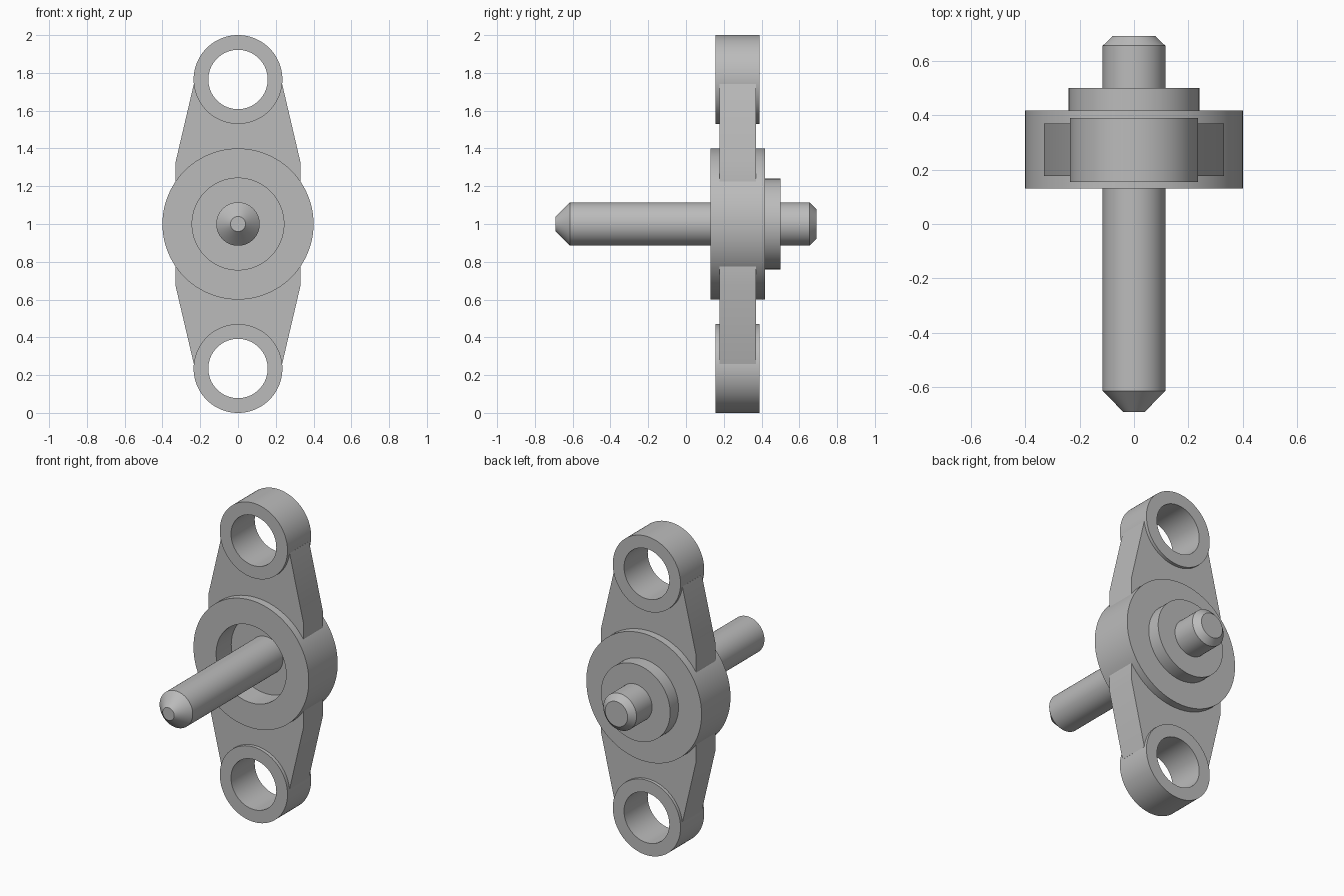
import bpy
import bmesh
from math import sin, cos, pi, radians
from mathutils import Vector, Matrix

cube = bpy.data.objects.get("Cube")
if cube:
    bpy.data.objects.remove(cube, do_unlink=True)

# One plain metal colour
GREY = (0.5, 0.5, 0.5, 1)
metal = bpy.data.materials.new("grey metal")
metal.diffuse_color = GREY
metal.use_nodes = True
metal.node_tree.nodes["Principled BSDF"].inputs["Base Color"].default_value = GREY

SEGMENTS = 96
MID_Z = 1.0
EAR_OFFSET = 0.765
EAR_R = 0.235


def finish(name, bm):
    bmesh.ops.remove_doubles(bm, verts=bm.verts, dist=0.0001)
    bmesh.ops.recalc_face_normals(bm, faces=bm.faces)
    mesh = bpy.data.meshes.new(name)
    bm.to_mesh(mesh)
    bm.free()
    mesh.materials.append(metal)
    obj = bpy.data.objects.new(name, mesh)
    bpy.context.collection.objects.link(obj)
    bpy.ops.object.select_all(action="DESELECT")
    obj.select_set(True)
    bpy.context.view_layer.objects.active = obj
    bpy.ops.object.shade_smooth_by_angle(angle=radians(25))
    return obj


def lathe(name, profile, z, closed=False):
    """Turn (radius, y) points about an axis running along y at height z."""
    bm = bmesh.new()
    verts = [bm.verts.new((r, y, z)) for r, y in profile]
    pairs = list(zip(verts, verts[1:]))
    if closed:
        pairs.append((verts[-1], verts[0]))
    edges = [bm.edges.new(p) for p in pairs]
    bmesh.ops.spin(bm, geom=verts + edges, cent=(0, 0, z), axis=(0, 1, 0),
                   angle=2 * pi, steps=SEGMENTS)
    return finish(name, bm)


def arc(radius, z, start, end, steps=32):
    angles = [radians(start + (end - start) * i / steps) for i in range(steps + 1)]
    return [(radius * cos(a), z + radius * sin(a)) for a in angles]


# Central hub: front recess, thick disc and stepped rear boss
lathe("hub", [(0, 0.28), (0.243, 0.28), (0.243, 0.13), (0.4, 0.13),
              (0.4, 0.417), (0.24, 0.417), (0.24, 0.5), (0, 0.5)], MID_Z)

# Through shaft with a long front chamfer and a short rear one
lathe("shaft", [(0, -0.69), (0.04, -0.69), (0.115, -0.613),
                (0.115, 0.655), (0.078, 0.69), (0, 0.69)], MID_Z)

# Tapered arm outline, hollowed at both ends so the bores stay open
outline = ([(0.33, 0.33)] + [(0.234, 0.74)]
           + arc(0.2, EAR_OFFSET, -6, -174)
           + [(-0.234, 0.74), (-0.33, 0.33)]
           + arc(0.385, 0, 149, 31))

for side, sign in (("upper", 1), ("lower", -1)):
    # Mounting ear ring
    lathe(side + "_ear", [(0.157, 0.155), (EAR_R, 0.155), (EAR_R, 0.39), (0.157, 0.39)],
          MID_Z + sign * EAR_OFFSET, closed=True)

    # Arm plate joining the ear to the hub
    bm = bmesh.new()
    face = bm.faces.new([bm.verts.new((x, 0.177, MID_Z + sign * z)) for x, z in outline])
    grown = bmesh.ops.extrude_face_region(bm, geom=[face], use_keep_orig=True)
    moved = [g for g in grown["geom"] if isinstance(g, bmesh.types.BMVert)]
    bmesh.ops.translate(bm, verts=moved, vec=(0, 0.193, 0))
    finish(side + "_arm", bm)
